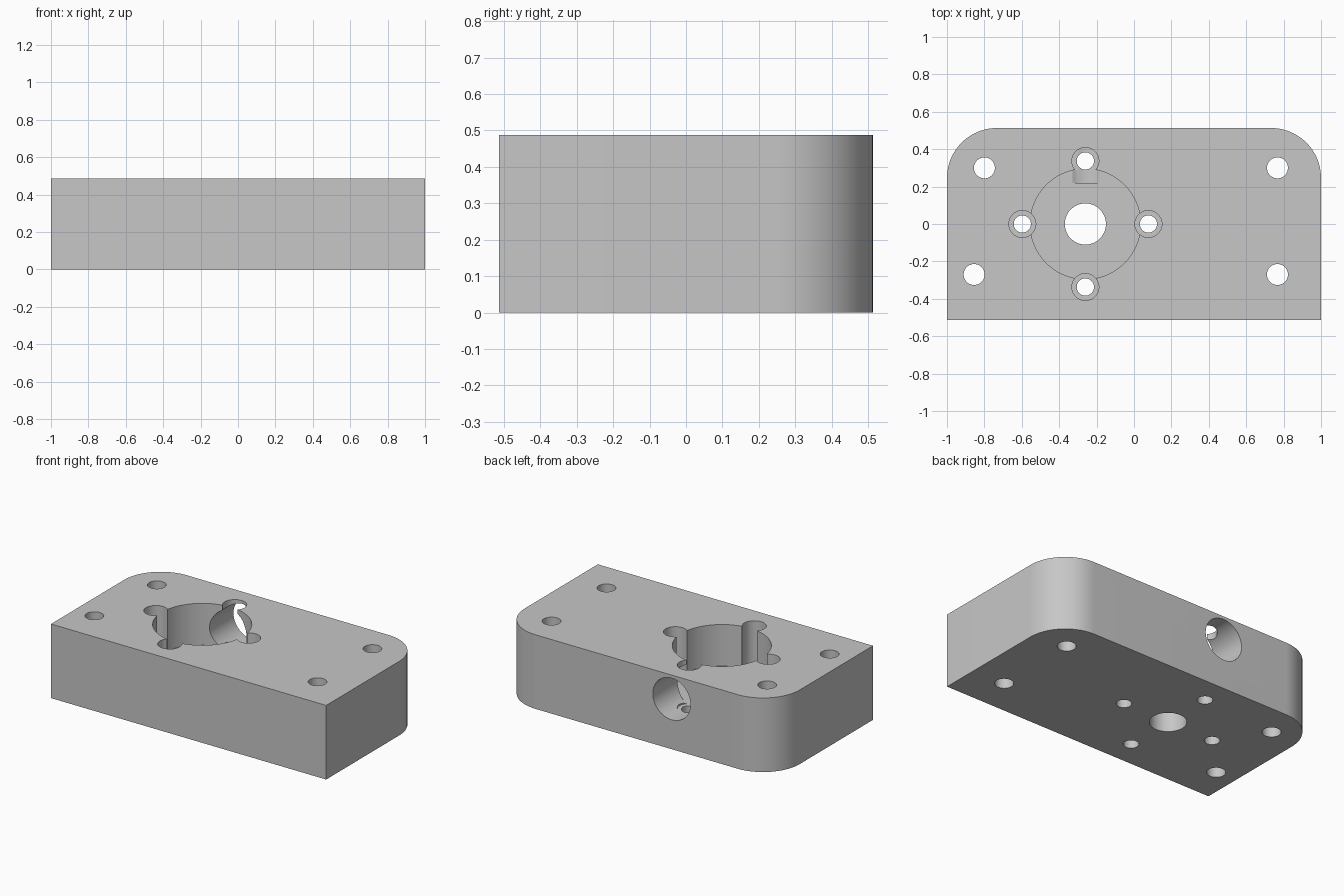
import bpy, bmesh, math
from mathutils import Matrix, Vector

if "Cube" in bpy.data.objects:
    bpy.data.objects.remove(bpy.data.objects["Cube"], do_unlink=True)

HALF_DEPTH, HEIGHT, CORNER = 0.513, 0.487, 0.267
BORE_X, BOLT_RADIUS = -0.26, 0.337

metal = bpy.data.materials.new("plain grey metal")
metal.use_nodes = True
grey = (0.57, 0.57, 0.57, 1)
metal.diffuse_color = grey
metal.node_tree.nodes["Principled BSDF"].inputs["Base Color"].default_value = grey


def make_object(name, bm):
    mesh = bpy.data.meshes.new(name)
    bmesh.ops.recalc_face_normals(bm, faces=bm.faces)
    bm.to_mesh(mesh)
    bm.free()
    mesh.materials.append(metal)
    obj = bpy.data.objects.new(name, mesh)
    bpy.context.collection.objects.link(obj)
    return obj


def drill(block, start, end, radius, sides=64):
    """Cut a round hole running from start to end."""
    start, end = Vector(start), Vector(end)
    axis = end - start
    turn = axis.to_track_quat("Z", "Y").to_matrix().to_4x4()
    bm = bmesh.new()
    bmesh.ops.create_cone(bm, cap_ends=True, segments=sides, radius1=radius,
                          radius2=radius, depth=axis.length,
                          matrix=Matrix.Translation((start + end) / 2) @ turn)
    cutter = make_object("hole_cutter", bm)
    cutter.hide_render = True
    cut = block.modifiers.new("hole", "BOOLEAN")
    cut.operation, cut.solver, cut.object = "DIFFERENCE", "EXACT", cutter
    bpy.ops.object.modifier_apply(modifier=cut.name)
    bpy.data.objects.remove(cutter, do_unlink=True)


def drill_down(block, x, y, floor, radius, sides=64):
    drill(block, (x, y, HEIGHT + 0.1), (x, y, floor), radius, sides)


# Block with two rounded back corners
outline = [(-1, -HALF_DEPTH), (1, -HALF_DEPTH)]
for side, first in ((1, 0), (-1, 90)):
    for step in range(25):
        a = math.radians(first + 90 * step / 24)
        outline.append((side * (1 - CORNER) + CORNER * math.cos(a),
                        HALF_DEPTH - CORNER + CORNER * math.sin(a)))
bm = bmesh.new()
base = bm.faces.new([bm.verts.new((x, y, 0)) for x, y in outline])
top = bmesh.ops.extrude_face_region(bm, geom=[base])["geom"]
bmesh.ops.translate(bm, vec=(0, 0, HEIGHT),
                    verts=[v for v in top if isinstance(v, bmesh.types.BMVert)])
block = make_object("mounting_block", bm)
bpy.context.view_layer.objects.active = block
block.select_set(True)

# Round pocket with a smaller bore through its floor
drill_down(block, BORE_X, 0, 0.215, 0.295, 96)
drill_down(block, BORE_X, 0, -0.1, 0.11)

# Port from the back wall into the pocket
drill(block, (BORE_X + 0.005, HALF_DEPTH + 0.1, 0.33), (BORE_X + 0.005, 0.22, 0.33), 0.137)

# Four counterbored screw holes around the pocket
for quarter in range(4):
    a = quarter * math.pi / 2
    x, y = BORE_X + BOLT_RADIUS * math.cos(a), BOLT_RADIUS * math.sin(a)
    drill_down(block, x, y, 0.2, 0.072, 48)
    drill_down(block, x, y, -0.1, 0.046, 48)

# Mounting holes near the corners
for x, y in ((-0.8, 0.3), (0.767, 0.3), (-0.855, -0.27), (0.767, -0.27)):
    drill_down(block, x, y, -0.1, 0.056, 48)

bpy.ops.object.shade_smooth_by_angle(angle=math.radians(30))
